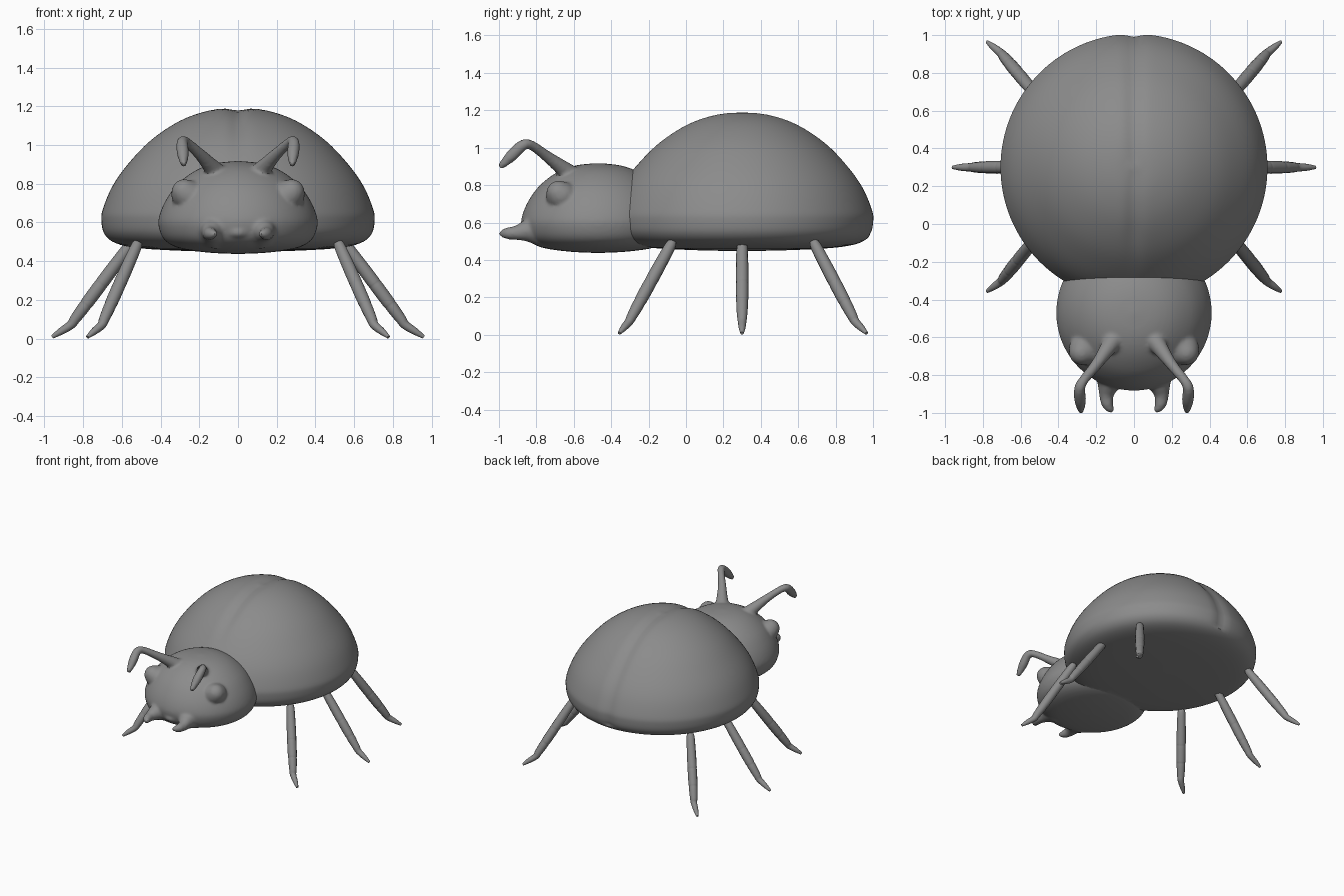
import bpy, bmesh, math
from mathutils import Vector

if "Cube" in bpy.data.objects:
    bpy.data.objects.remove(bpy.data.objects["Cube"])

grey = bpy.data.materials.new("dark_grey")
grey.diffuse_color = (0.26, 0.26, 0.26, 1)
grey.use_nodes = True
grey.node_tree.nodes["Principled BSDF"].inputs["Base Color"].default_value = grey.diffuse_color


def finish(obj, angle=40):
    obj.data.materials.clear()
    obj.data.materials.append(grey)
    bpy.ops.object.select_all(action='DESELECT')
    obj.select_set(True)
    bpy.context.view_layer.objects.active = obj
    bpy.ops.object.shade_smooth_by_angle(angle=math.radians(angle))


def apply_mod(obj, kind, **props):
    bpy.context.view_layer.objects.active = obj
    m = obj.modifiers.new(kind, kind)
    for k, v in props.items():
        setattr(m, k, v)
    bpy.ops.object.modifier_apply(modifier=m.name)


def smooth_points(pts, n=4):
    """Catmull-Rom interpolation through the points."""
    p = [Vector(q) for q in pts]
    p = [p[0]] + p + [p[-1]]
    out = []
    for a, b, c, d in zip(p, p[1:], p[2:], p[3:]):
        for i in range(n):
            t = i / n
            out.append(0.5 * (2 * b + (c - a) * t + (2 * a - 5 * b + 4 * c - d) * t * t
                              + (3 * b - a - 3 * c + d) * t ** 3))
    return out + [p[-1]]


def revolve(name, profile, cy, segs=128):
    """Lathe an (r, z) profile around a vertical axis at y = cy."""
    bm = bmesh.new()
    verts = [bm.verts.new((max(p.x, 0), cy, p.y)) for p in smooth_points(profile)]
    edges = [bm.edges.new(e) for e in zip(verts, verts[1:])]
    bmesh.ops.spin(bm, geom=verts + edges, cent=(0, cy, 0), axis=(0, 0, 1),
                   angle=2 * math.pi, steps=segs)
    bmesh.ops.remove_doubles(bm, verts=bm.verts, dist=0.0005)
    bmesh.ops.recalc_face_normals(bm, faces=bm.faces)
    me = bpy.data.meshes.new(name)
    bm.to_mesh(me)
    bm.free()
    obj = bpy.data.objects.new(name, me)
    bpy.context.collection.objects.link(obj)
    return obj


def tube(name, pts, side=1):
    """Tapered round limb; pts are (x, y, z, radius)."""
    cu = bpy.data.curves.new(name, 'CURVE')
    cu.dimensions = '3D'
    cu.bevel_depth, cu.bevel_resolution = 1.0, 4
    cu.use_fill_caps = True
    sp = cu.splines.new('POLY')
    path = smooth_points([Vector(p) for p in pts], 5)
    sp.points.add(len(path) - 1)
    for q, p in zip(sp.points, path):
        q.co = (side * p[0], p[1], p[2], 1)
        q.radius = max(p[3], 0.002)
    obj = bpy.data.objects.new(name, cu)
    bpy.context.collection.objects.link(obj)
    bpy.ops.object.select_all(action='DESELECT')
    obj.select_set(True)
    bpy.context.view_layer.objects.active = obj
    bpy.ops.object.convert(target='MESH')
    return bpy.context.object


def ball(loc, scale):
    bpy.ops.mesh.primitive_uv_sphere_add(segments=32, ring_count=16, location=loc)
    bpy.context.object.scale = scale
    bpy.ops.object.transform_apply(location=True, rotation=False, scale=True)
    return bpy.context.object


# Domed wing case
shell = revolve("shell", [(0, 1.195), (.15, 1.178), (.3, 1.125), (.45, 1.025), (.57, .90),
                          (.65, .785), (.698, .67), (.706, .61), (.69, .54), (.63, .492),
                          (.5, .466), (.25, .452), (0, .447)], 0.3)

# Shallow seam groove down the middle, fading out towards the head
centre = Vector((0, 0.3, 0.62))
for v in shell.data.vertices:
    if v.co.z > 0.54:
        fade = min(1, max(0, (v.co.y + 0.3) / 0.25))
        d = 0.016 * fade * math.exp(-(v.co.x / 0.045) ** 2)
        v.co -= (v.co - centre).normalized() * d

# Head with eyes, mouth, antennae and jaws fused into it
head = revolve("head", [(0, .918), (.12, .905), (.22, .868), (.31, .80), (.37, .72),
                        (.405, .64), (.41, .58), (.38, .51), (.3, .466), (.15, .444),
                        (0, .437)], -0.47, 96)
parts = [ball((0, -0.84, 0.55), (.06, .045, .035))]
for s in (-1, 1):
    # eye sits on a wider low mound so it blends into the head
    parts.append(ball((s * .277, -.68, .757), (.067, .067, .067)))
    parts.append(ball((s * .262, -.665, .745), (.084, .084, .075)))
    parts.append(tube("antenna", [(.09, -.59, .83, .062), (.14, -.66, .89, .044),
                                  (.20, -.745, .955, .031), (.265, -.825, 1.012, .027),
                                  (.288, -.87, 1.015, .030), (.285, -.93, .96, .033),
                                  (.28, -.995, .895, .017)], s))
    parts.append(tube("jaw", [(.12, -.76, .56, .10), (.133, -.84, .557, .066),
                              (.146, -.905, .545, .040), (.138, -.96, .542, .031),
                              (.112, -.995, .54, .013)], s))
bpy.ops.object.select_all(action='DESELECT')
for o in parts + [head]:
    o.select_set(True)
bpy.context.view_layer.objects.active = head
bpy.ops.object.join()
apply_mod(head, 'REMESH', mode='VOXEL', voxel_size=0.01)
apply_mod(head, 'SMOOTH', factor=0.5, iterations=8)

# Join head and wing case into one body
apply_mod(shell, 'BOOLEAN', operation='UNION', object=head, solver='EXACT')
bpy.data.objects.remove(head)
shell.name = "body"
finish(shell, 35)

# Six jointed legs: hip, ankle, toe
legs = {
    "front_leg": ((.515, -.07, .50), (.705, -.305, .07), (.778, -.357, .008)),
    "middle_leg": ((.545, .30, .50), (.865, .30, .07), (.96, .30, .008)),
    "back_leg": ((.515, .68, .50), (.705, .905, .07), (.778, .965, .008)),
}
for name, (hip, ankle, toe) in legs.items():
    hip, ankle, toe = Vector(hip), Vector(ankle), Vector(toe)
    stations = [(0, .020), (.06, .029), (.28, .033), (.47, .034), (.51, .033),
                (.56, .034), (.72, .033), (.76, .031), (.81, .031), (.93, .027), (1, .023)]
    pts = [(*hip.lerp(ankle, t), r) for t, r in stations]
    pts += [(*ankle.lerp(toe, .55), .018), (*toe, .009)]
    for s, side in ((-1, "left"), (1, "right")):
        finish(tube(f"{name}_{side}", pts, s), 50)
